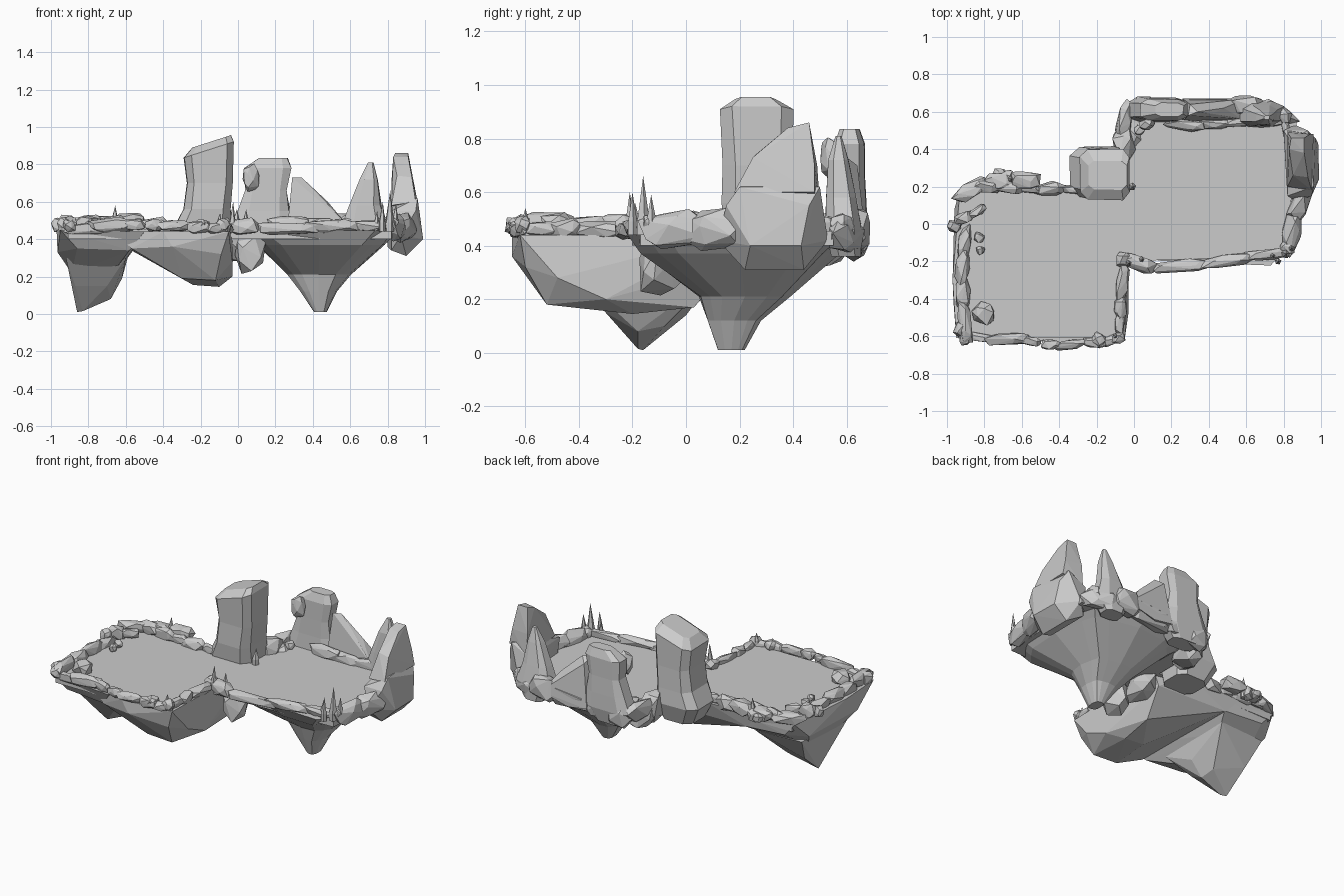
import bpy, bmesh, math, random
from mathutils import Vector

random.seed(7)
FLOOR = 0.455


def finish(bm, name):
    bmesh.ops.recalc_face_normals(bm, faces=bm.faces)
    me = bpy.data.meshes.new(name)
    bm.to_mesh(me)
    bm.free()
    ob = bpy.data.objects.new(name, me)
    bpy.context.collection.objects.link(ob)
    return ob


def add_hull(bm, pts):
    tmp = bmesh.new()
    for p in pts:
        tmp.verts.new(p)
    r = bmesh.ops.convex_hull(tmp, input=tmp.verts)
    junk = {g for g in r["geom_interior"] + r["geom_unused"] if isinstance(g, bmesh.types.BMVert)}
    bmesh.ops.delete(tmp, geom=list(junk), context='VERTS')
    me = bpy.data.meshes.new("tmp")
    tmp.to_mesh(me)
    tmp.free()
    bm.from_mesh(me)
    bpy.data.meshes.remove(me)


def hull(name, pts):
    bm = bmesh.new()
    add_hull(bm, pts)
    return finish(bm, name)


def loft(name, rings, n=8, jit=0.08):
    """rings: (cx, cy, z, rx, ry, squareness power)"""
    bm = bmesh.new()
    rows = []
    wob = [1 + random.uniform(-jit, jit) for _ in range(n)]
    for cx, cy, z, rx, ry, p in rings:
        row = []
        for i in range(n):
            a = 2 * math.pi * i / n + (math.pi / n if n == 8 else 0)
            c, s = math.cos(a), math.sin(a)
            k = wob[i] * (1 + random.uniform(-jit, jit) / 2)
            row.append(bm.verts.new((cx + k * rx * math.copysign(abs(c) ** p, c),
                                     cy + k * ry * math.copysign(abs(s) ** p, s), z)))
        rows.append(row)
    for a, b in zip(rows, rows[1:]):
        for i in range(n):
            bm.faces.new((a[i], a[(i + 1) % n], b[(i + 1) % n], b[i]))
    bm.faces.new(rows[0])
    bm.faces.new(rows[-1])
    return finish(bm, name)


def rock(bm, c, size, yaw=0.0, n=18):
    # chunky boulder: hull of points spread over a squarish ellipsoid
    pts = []
    for i in range(n):
        z = 1 - 2 * (i + 0.5) / n
        a = 2.4 * i + random.uniform(-0.4, 0.4)
        r = math.sqrt(1 - z * z)
        d = [math.copysign(abs(v) ** 0.75, v) * s * random.uniform(0.75, 1.08)
             for v, s in zip((r * math.cos(a), r * math.sin(a), z), size)]
        pts.append(Vector(c) + Vector((d[0] * math.cos(yaw) - d[1] * math.sin(yaw),
                                       d[0] * math.sin(yaw) + d[1] * math.cos(yaw), d[2])))
    add_hull(bm, pts)


def rim(name, path, step, width, height, z=0.475):
    # row of overlapping boulders of mixed length along a path
    bm = bmesh.new()
    for p, q in zip(path, path[1:]):
        p, q = Vector(p), Vector(q)
        L = (q - p).length
        k = max(1, round(L / step))
        yaw = math.atan2(q.y - p.y, q.x - p.x)
        for i in range(k):
            c = p.lerp(q, (i + 0.5) / k)
            s = random.uniform(0.75, 1.2)
            rock(bm, (c.x, c.y, z + random.uniform(-0.012, 0.012)),
                 (L / k * random.uniform(0.6, 0.95), width * s, height * s), yaw + random.uniform(-0.15, 0.15))
    return finish(bm, name)


# Flat floor joining both platforms
bm = bmesh.new()
outline = [(-0.91, -0.61), (-0.07, -0.61), (-0.06, -0.2), (0.82, -0.17), (0.87, 0.55),
           (-0.04, 0.6), (-0.04, 0.19), (-0.91, 0.19)]
f = bm.faces.new([bm.verts.new((x, y, 0.4)) for x, y in outline])
up = bmesh.ops.extrude_face_region(bm, geom=[f])["geom"]
for v in up:
    if isinstance(v, bmesh.types.BMVert):
        v.co.z = FLOOR
finish(bm, "floor")

# Left platform underside: shallow keel, faceted lip and hanging spur
hull("left_keel", [(-0.66, -0.58, .44), (-0.4, -0.65, .44), (-0.05, -0.62, .44), (-0.03, 0.15, .44),
                   (-0.3, 0.21, .44), (-0.66, 0.2, .44), (-0.57, -0.6, .35), (-0.35, -0.65, .36),
                   (-0.09, -0.6, .32), (-0.57, 0.18, .34), (-0.05, 0.17, .33), (-0.3, -0.52, .19),
                   (-0.12, -0.52, .18), (-0.1, -0.2, .145), (-0.03, -0.3, .2), (-0.24, -0.2, .155),
                   (-0.03, -0.48, .28), (-0.08, 0.03, .17)])
hull("left_lip", [(-0.95, -0.61, .45), (-0.5, -0.64, .44), (-0.5, 0.2, .44), (-0.93, 0.19, .45),
                  (-0.97, -0.3, .45), (-0.96, 0.08, .34), (-0.965, -0.42, .33), (-0.86, -0.56, .35),
                  (-0.58, -0.58, .34), (-0.85, 0.18, .36), (-0.56, 0.18, .34), (-0.89, -0.3, .22),
                  (-0.88, -0.02, .22), (-0.64, -0.4, .26), (-0.62, 0.05, .26)])
hull("left_spur", [(-0.92, -0.42, .3), (-0.6, -0.42, .3), (-0.59, 0.12, .3), (-0.92, 0.1, .3),
                   (-0.87, -0.3, .15), (-0.86, -0.16, .01), (-0.83, -0.18, .015), (-0.68, -0.18, .08),
                   (-0.69, -0.08, .1), (-0.62, -0.2, .19), (-0.87, 0.0, .14), (-0.7, -0.3, .15)])

# Right platform underside: long tapering spike
loft("right_spike", [(.42, .21, .445, .44, .43, .4), (.44, .2, .37, .35, .37, .5),
                     (.43, .22, .21, .175, .17, .7), (.43, .18, .12, .1, .1, .7),
                     (.44, .17, .01, .035, .05, .7)], 16, 0.05)
bm = bmesh.new()
rock(bm, (0.06, -0.1, 0.33), (0.09, 0.1, 0.12), 0.3)
rock(bm, (-0.02, 0.05, 0.36), (0.08, 0.14, 0.09))
rock(bm, (-0.02, 0.48, 0.4), (0.09, 0.12, 0.08))
finish(bm, "joint_rocks")

# Tall standing stones
ob = loft("tall_pillar", [(-.17, .27, .34, .12, .11, .6), (-.19, .28, .46, .165, .14, .5),
                          (-.165, .27, .56, .135, .14, .5), (-.15, .27, .7, .13, .135, .45),
                          (-.155, .265, .88, .14, .14, .4), (-.14, .26, .92, .11, .08, .4)], 8, 0.04)
for v in ob.data.vertices:  # slanted top
    if v.co.z > .85:
        v.co.z += (v.co.x + .15) * .32
loft("back_pillar", [(.13, .6, .36, .1, .06, .6), (.13, .61, .45, .18, .07, .6), (.14, .61, .55, .15, .065, .6),
                     (.15, .61, .66, .12, .06, .5), (.16, .61, .78, .135, .06, .5),
                     (.19, .61, .835, .08, .04, .6)], 8, 0.06)
bm = bmesh.new()
rock(bm, (0.07, 0.53, 0.73), (0.045, 0.035, 0.085))
finish(bm, "pillar_lump")
hull("back_slope", [(.26, .55, .42), (.26, .67, .42), (.29, .58, .73), (.34, .6, .73), (.3, .64, .7),
                    (.42, .59, .65), (.48, .62, .6), (.58, .56, .48), (.6, .67, .45), (.4, .67, .4)])
loft("back_fang", [(.68, .6, .36, .07, .06, .7), (.68, .59, .46, .13, .075, .7), (.68, .58, .58, .09, .06, .7),
                   (.7, .57, .72, .05, .04, .7), (.71, .57, .81, .015, .012, .7)], 8, 0.06)

# Big boulder on the right edge
hull("side_boulder_base", [(.82, .2, .34), (.9, .22, .31), (.9, .44, .31), (.8, .48, .36), (.99, .24, .4),
                           (.985, .43, .4), (.87, .12, .42), (.95, .15, .55), (.96, .2, .62), (.97, .46, .55),
                           (.93, .5, .62), (.86, .53, .42), (.82, .15, .55), (.8, .5, .55), (.83, .45, .63)])
hull("side_boulder_top", [(.82, .2, .58), (.95, .18, .6), (.96, .48, .6), (.82, .5, .55), (.85, .26, .74),
                          (.93, .25, .73), (.83, .4, .84), (.91, .38, .84), (.84, .46, .86), (.91, .46, .86),
                          (.94, .48, .7), (.82, .49, .7)])

# Boulder rims, left platform
rim("left_back_boulders", [(-.95, .15), (-.78, .22), (-.52, .24)], .15, .055, .055, .485)
rim("left_back_ledge", [(-.85, .2), (-.5, .19), (-.28, .18)], .14, .035, .045)
rim("left_side_rim", [(-.95, .01), (-.8, .09)], .1, .035, .05, .49)
rim("left_edge_rim", [(-.9, -.03), (-.92, -.3), (-.9, -.6)], .14, .045, .05, .47)
rim("left_front_rim", [(-.92, -.6), (-.6, -.62), (-.4, -.65), (-.15, -.63), (-.08, -.61)], .13, .036, .042, .465)
rim("left_right_rim", [(-.08, -.58), (-.07, -.4), (-.06, -.23)], .12, .04, .042, .465)

# Boulder rims, right platform
rim("right_front_rim", [(-.06, -.19), (.12, -.235), (.4, -.215), (.62, -.18), (.82, -.14)], .19, .04, .042, .465)
rim("right_side_rim", [(.83, -.12), (.86, .04), (.91, .18)], .13, .05, .07, .46)
rim("right_back_rim", [(.25, .6), (.5, .635), (.7, .63), (.83, .56)], .17, .055, .08, .45)
rim("right_back_ledge", [(.2, .525), (.5, .54), (.8, .55), (.84, .42)], .15, .03, .05, .47)
rim("right_left_rim", [(-.05, .36), (-.06, .48), (-.04, .62)], .14, .055, .09, .45)
rim("back_base_rim", [(-.02, .62), (.28, .62)], .15, .055, .08, .44)

# Loose stones
bm = bmesh.new()
for x, y, s in [(-.8, -.48, .062), (-.83, -.07, .03), (-.82, -.14, .025), (-.92, -.56, .045), (-.9, -.61, .04),
                (-.08, -.61, .038), (-.19, -.62, .04), (-.06, -.19, .042), (.82, -.13, .045),
                (-.72, .27, .035), (-.68, .25, .045), (.8, .58, .05), (.03, .5, .03), (-.96, -.01, .04)]:
    rock(bm, (x, y, .475), (s, s * 1.1, s), random.uniform(0, 3), 16)
finish(bm, "loose_stones")

# Thin sharp shards
bm = bmesh.new()
for x, y, h, r in [(.81, -.16, .66, .025), (.77, -.2, .6, .018), (.84, -.13, .59, .02), (.74, -.17, .55, .015),
                   (-.03, -.21, .6, .018), (.04, -.19, .56, .018), (-.66, .24, .58, .022),
                   (-.01, .2, .56, .022), (-.1, -.6, .54, .015)]:
    add_hull(bm, [(x + r * math.cos(a), y + r * math.sin(a), z) for z in (.44, .49)
                  for a in (0.2, 1.5, 2.7, 4, 5.2)] + [(x + .004, y, h)])
finish(bm, "shards")
